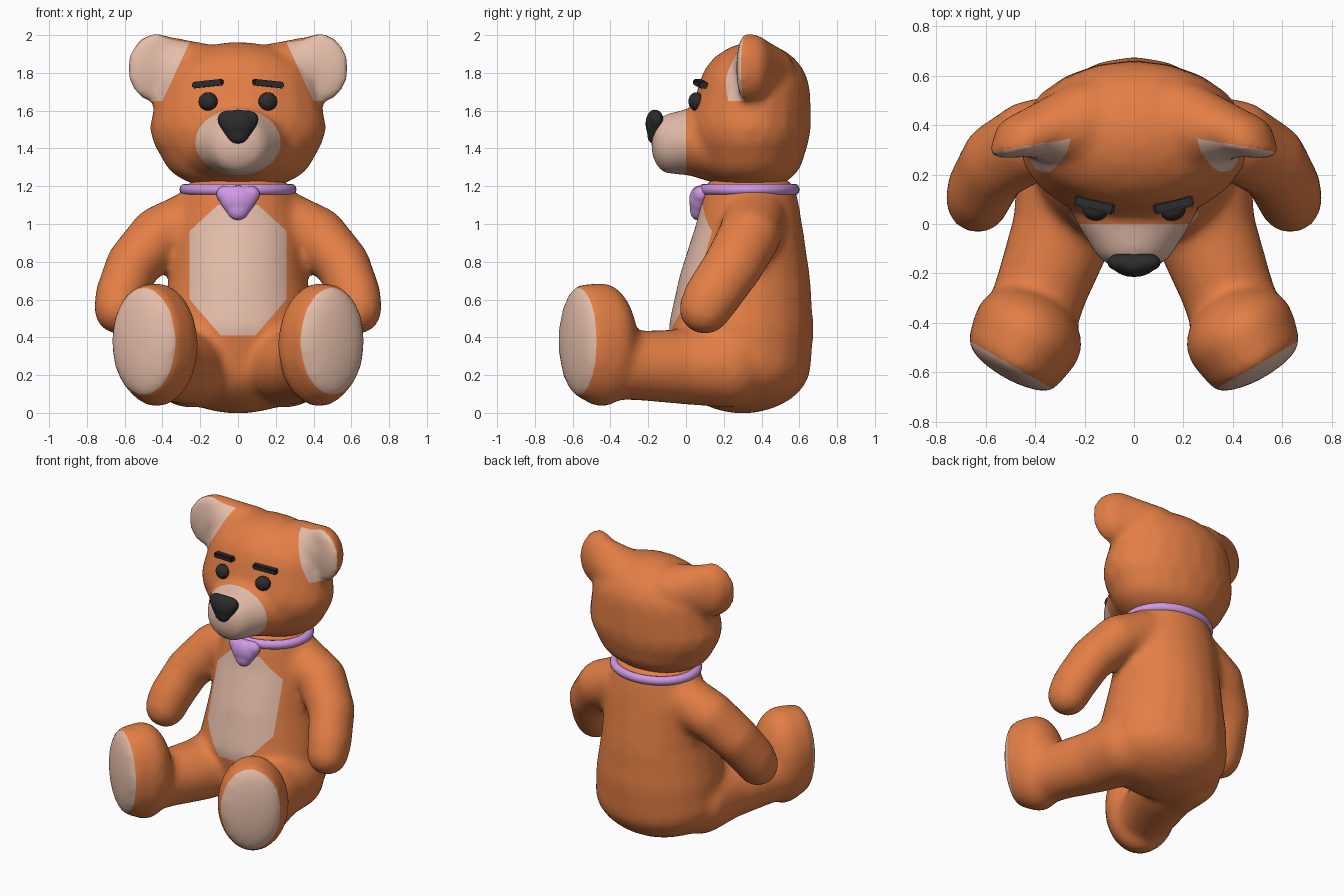
import bpy
import bmesh
from math import radians
from mathutils import Matrix, Vector

cube = bpy.data.objects.get("Cube")
if cube:
    bpy.data.objects.remove(cube, do_unlink=True)


def material(name, rgb):
    m = bpy.data.materials.new(name)
    m.use_nodes = True
    m.diffuse_color = (*rgb, 1)
    m.node_tree.nodes["Principled BSDF"].inputs["Base Color"].default_value = (*rgb, 1)
    return m


FUR = material("orange fur", (0.77, 0.21, 0.06))
PAD = material("pale pads", (0.78, 0.51, 0.40))
DARK = material("dark features", (0.025, 0.025, 0.025))
RIBBON = material("lilac collar", (0.63, 0.32, 0.78))


def ellipsoid(bm, centre, radii, turn=0):
    mat = (Matrix.Translation(centre) @ Matrix.Rotation(radians(turn), 4, 'Z')
           @ Matrix.Diagonal((*radii, 1)))
    bmesh.ops.create_icosphere(bm, subdivisions=3, radius=1, matrix=mat)


def chain(bm, stops, turn=0, mirror=False, steps=9):
    """Sweep an ellipsoid along stops of (centre, radii)."""
    for (c0, r0), (c1, r1) in zip(stops, stops[1:]):
        for i in range(steps + 1):
            t = i / steps
            c = Vector(c0).lerp(Vector(c1), t)
            r = Vector(r0).lerp(Vector(r1), t)
            ellipsoid(bm, c, r, turn)
            if mirror:
                ellipsoid(bm, (-c.x, c.y, c.z), r, -turn)


def make_object(name, bm, mats):
    me = bpy.data.meshes.new(name)
    bm.to_mesh(me)
    bm.free()
    for m in mats:
        me.materials.append(m)
    ob = bpy.data.objects.new(name, me)
    bpy.context.collection.objects.link(ob)
    smooth(ob)
    return ob


def smooth(ob):
    bpy.ops.object.select_all(action='DESELECT')
    ob.select_set(True)
    bpy.context.view_layer.objects.active = ob
    bpy.ops.object.shade_smooth_by_angle(angle=radians(55))


def fuse(name, bm, mats, voxel, rounds):
    """Merge overlapping blobs into one soft skin."""
    ob = make_object(name, bm, [])
    remesh = ob.modifiers.new("skin", 'REMESH')
    remesh.mode = 'VOXEL'
    remesh.voxel_size = voxel
    soften = ob.modifiers.new("soften", 'SMOOTH')
    soften.factor = 0.5
    soften.iterations = rounds
    deps = bpy.context.evaluated_depsgraph_get()
    me = bpy.data.meshes.new_from_object(ob.evaluated_get(deps))
    ob.modifiers.clear()
    ob.data = me
    me.materials.clear()
    for m in mats:
        me.materials.append(m)
    smooth(ob)
    return ob


def paint(ob, planes, index=1):
    """Cut the skin along planes and colour the faces inside all of them."""
    bm = bmesh.new()
    bm.from_mesh(ob.data)
    faces = list(bm.faces)
    for normal, offset in planes:
        n = Vector(normal)
        geom = set(faces)
        for f in faces:
            geom.update(f.edges)
            geom.update(f.verts)
        cut = bmesh.ops.bisect_plane(bm, geom=list(geom), dist=1e-5, plane_no=n,
                                     plane_co=n * (offset / n.length_squared))
        faces = [f for f in cut["geom"] if isinstance(f, bmesh.types.BMFace)
                 and f.calc_center_median().dot(n) < offset]
    for f in faces:
        f.material_index = index
    bm.to_mesh(ob.data)
    bm.free()


# Body: torso, neck, arms, legs and feet in one skin
bm = bmesh.new()
chain(bm, [((0, 0.30, 0.26), (0.43, 0.365, 0.265)),
           ((0, 0.29, 0.45), (0.42, 0.387, 0.2)),
           ((0, 0.31, 0.70), (0.37, 0.352, 0.2)),
           ((0, 0.335, 0.98), (0.35, 0.285, 0.2)),
           ((0, 0.335, 1.15), (0.3, 0.255, 0.14))])
chain(bm, [((0.24, 0.36, 1.01), (0.17, 0.17, 0.17)),
           ((0.42, 0.335, 0.935), (0.158, 0.168, 0.16)),
           ((0.56, 0.25, 0.78), (0.142, 0.162, 0.15)),
           ((0.62, 0.14, 0.62), (0.138, 0.152, 0.147)),
           ((0.632, 0.10, 0.553), (0.132, 0.139, 0.139))], mirror=True)
chain(bm, [((0.25, 0.22, 0.245), (0.225, 0.22, 0.22)),
           ((0.277, 0.00, 0.245), (0.213, 0.2, 0.202)),
           ((0.37, -0.25, 0.25), (0.19, 0.19, 0.186)),
           ((0.42, -0.40, 0.26), (0.19, 0.16, 0.19))], mirror=True)
chain(bm, [((0.43, -0.445, 0.36), (0.232, 0.18, 0.332)),
           ((0.49, -0.555, 0.38), (0.207, 0.075, 0.302))], turn=30, mirror=True)
body = fuse("body", bm, [FUR, PAD], 0.024, 11)

# Tummy patch and soles
tummy = [((0, 1, 0), 0.25), ((0, 0, 1), 1.1), ((0, 0, -1), -0.41)]
for s in (-1, 1):
    tummy += [((s, 0, 0), 0.256), ((s * 0.13, 0, 0.14), 0.168),
              ((s * 0.18, 0, -0.155), -0.047)]
    paint(body, [((-s * 0.5, 0.866, 0), -0.742)])
paint(body, tummy)

# Head: skull, ears and muzzle in one skin
bm = bmesh.new()
chain(bm, [((0, 0.335, 1.375), (0.405, 0.292, 0.205)),
           ((0, 0.335, 1.51), (0.468, 0.327, 0.3)),
           ((0, 0.360, 1.68), (0.435, 0.3, 0.285))])
chain(bm, [((0.19, 0.40, 1.80), (0.18, 0.18, 0.157)),
           ((0.42, 0.37, 1.825), (0.148, 0.09, 0.178)),
           ((0.435, 0.315, 1.825), (0.154, 0.042, 0.185))], turn=-10, mirror=True)
chain(bm, [((0, 0.15, 1.40), (0.3, 0.14, 0.18)),
           ((0, 0.03, 1.435), (0.24, 0.11, 0.18)),
           ((0, -0.09, 1.425), (0.165, 0.095, 0.16))])
head = fuse("head", bm, [FUR, PAD], 0.022, 6)

# Muzzle colour and inner ears
paint(head, [((0, 1, 0), 0.0)])
for s in (-1, 1):
    paint(head, [((s * 0.17, 0.985, 0), 0.384), ((0, 0, -1), -1.65),
                 ((-s * 0.906, 0, -0.42), -1.056)])

# Nose: rounded triangle
bm = bmesh.new()
lobe = (0.054, 0.036, 0.05)
tri = [((-0.057, -0.155, 1.552), lobe), ((0.057, -0.155, 1.552), lobe),
       ((0, -0.168, 1.475), (0.06, 0.038, 0.055))]
chain(bm, tri + tri[:1])
ellipsoid(bm, (0, -0.165, 1.53), (0.088, 0.05, 0.078))
fuse("nose", bm, [DARK], 0.01, 5)

# Collar and its hanging knot
bm = bmesh.new()
lobe = (0.052, 0.042, 0.047)
tri = [((-0.065, 0.078, 1.157), lobe), ((0.065, 0.078, 1.157), lobe),
       ((0, 0.062, 1.073), (0.058, 0.042, 0.055))]
chain(bm, tri + tri[:1])
ellipsoid(bm, (0, 0.068, 1.125), (0.092, 0.052, 0.08))
fuse("collar_knot", bm, [RIBBON], 0.01, 5)

bpy.ops.mesh.primitive_torus_add(location=(0, 0.335, 1.183), major_radius=0.28,
                                 minor_radius=0.03, major_segments=40,
                                 minor_segments=12)
collar = bpy.context.object
collar.name = "collar"
collar.scale = (1, 0.86, 1)
collar.data.materials.append(RIBBON)
smooth(collar)

# Eyes and eyebrows
for s, side in ((1, "left"), (-1, "right")):
    bm = bmesh.new()
    ellipsoid(bm, (s * 0.158, 0.055, 1.648), (0.051, 0.042, 0.049), s * 14)
    make_object(side + "_eye", bm, [DARK])

    bm = bmesh.new()
    place = (Matrix.Translation((s * 0.16, 0.077, 1.743))
             @ Matrix.Rotation(radians(s * 13), 4, 'Z')
             @ Matrix.Rotation(radians(s * 6), 4, 'Y')
             @ Matrix.Diagonal((0.165, 0.045, 0.034, 1)))
    bmesh.ops.create_cube(bm, size=1, matrix=place)
    bmesh.ops.bevel(bm, geom=bm.edges[:], offset=0.007, segments=2, affect='EDGES')
    make_object(side + "_eyebrow", bm, [DARK])
